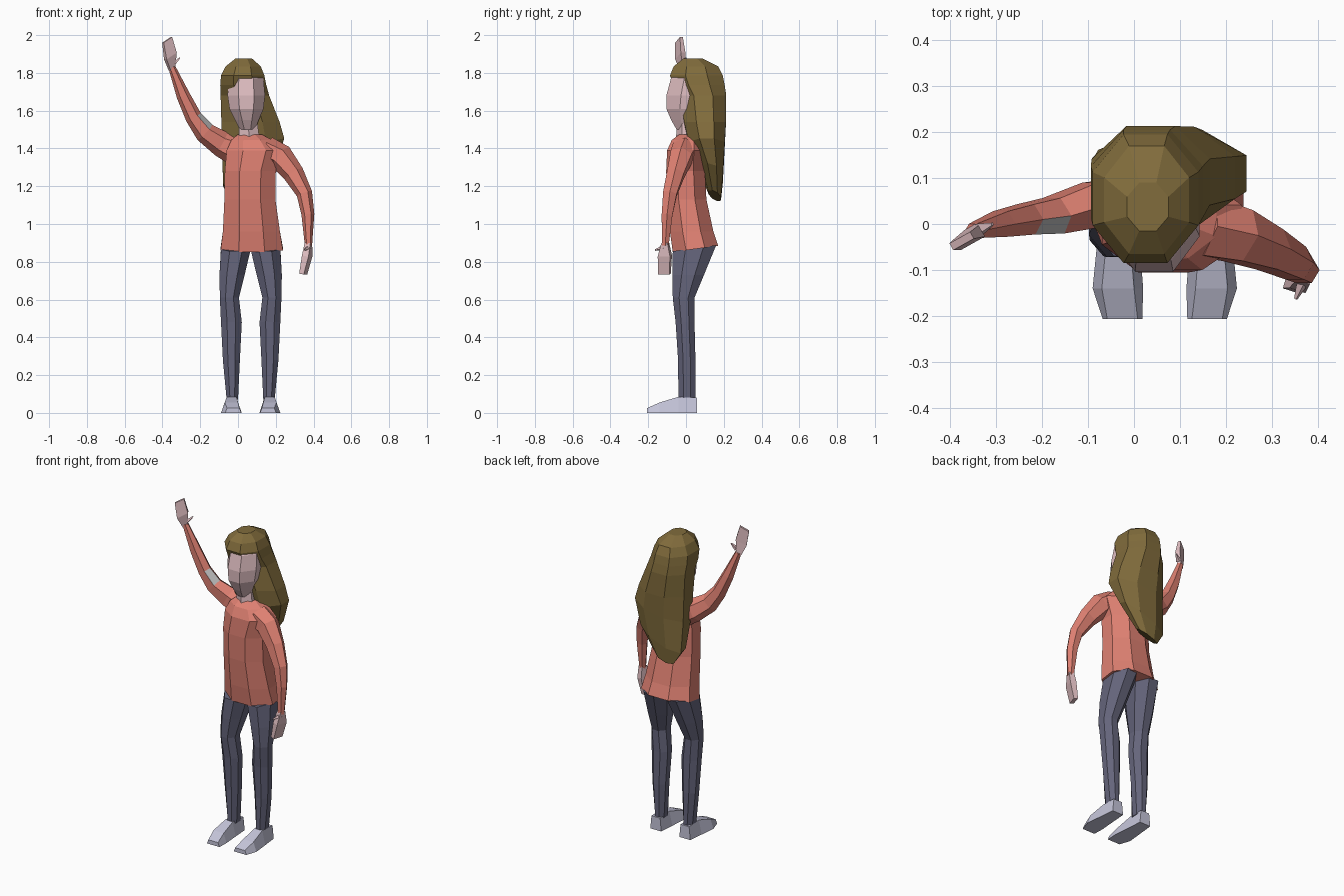
import bpy, math
from mathutils import Vector


def material(name, color):
    m = bpy.data.materials.new(name)
    m.diffuse_color = (*color, 1)
    return m


HAIR = material("hair", (0.22, 0.15, 0.045))
SHIRT = material("shirt", (0.74, 0.22, 0.17))
SKIN = material("skin", (0.72, 0.50, 0.52))
TROUSER = material("trousers", (0.13, 0.13, 0.20))
SHOE = material("shoes", (0.56, 0.56, 0.70))
GREY = material("grey", (0.5, 0.5, 0.5))
MID = 0.067  # centre line of the legs


def loft(name, rings, mat):
    """Skin a list of equal-sized rings and cap both ends."""
    n = len(rings[0])
    verts = [p for ring in rings for p in ring]
    faces = [(r * n + i, r * n + (i + 1) % n, (r + 1) * n + (i + 1) % n, (r + 1) * n + i)
             for r in range(len(rings) - 1) for i in range(n)]
    last = (len(rings) - 1) * n
    faces += [tuple(reversed(range(n))), tuple(range(last, last + n))]
    me = bpy.data.meshes.new(name)
    me.from_pydata(verts, [], faces)
    me.materials.append(mat)
    ob = bpy.data.objects.new(name, me)
    bpy.context.collection.objects.link(ob)
    return ob


def oval(x0, x1, y0, y1, z, tx=0, ty=0, n=8):
    """Flat-sided ring filling a box, optionally tilted along x and y."""
    k = 1 / math.cos(math.pi / n)
    cx, cy, rx, ry = (x0 + x1) / 2, (y0 + y1) / 2, (x1 - x0) / 2, (y1 - y0) / 2
    ring = []
    for i in range(n):
        a = 2 * math.pi * (i + 0.5) / n
        dx, dy = rx * k * math.cos(a), ry * k * math.sin(a)
        ring.append((cx + dx, cy + dy, z + tx * dx + ty * dy))
    return ring


def tube(name, path, mat, n=6, wide=None):
    """Limb through (x, y, z, half width, half depth) points."""
    pts = [Vector(p[:3]) for p in path]
    rings = []
    for i, p in enumerate(path):
        t = (pts[min(i + 1, len(pts) - 1)] - pts[max(i - 1, 0)]).normalized()
        u = Vector(wide).normalized() if wide else Vector((0, 1, 0))
        if not wide:
            u = (u - t * u.dot(t)).normalized()
        v = t.cross(u).normalized()
        rings.append([pts[i] + u * p[3] * math.cos(a) + v * p[4] * math.sin(a)
                      for a in (2 * math.pi * (j + 0.5) / n for j in range(n))])
    return loft(name, rings, mat)


# Long-sleeved top
loft("torso", [
    oval(-0.092, 0.238, -0.07, 0.17, 0.868, 0, 0.14),
    oval(-0.08, 0.222, -0.085, 0.145, 0.96),
    oval(-0.072, 0.198, -0.10, 0.108, 1.13),
    oval(-0.07, 0.20, -0.105, 0.10, 1.28),
    oval(-0.06, 0.235, -0.10, 0.10, 1.39),
    oval(-0.035, 0.18, -0.075, 0.09, 1.445),
    oval(0.0, 0.125, -0.035, 0.065, 1.475)], SHIRT)

# Raised arm with a grey patch inside the elbow
raised = tube("raised_arm", [
    (0.0, 0.045, 1.385, 0.065, 0.085),
    (-0.09, 0.042, 1.425, 0.056, 0.068),
    (-0.175, 0.018, 1.485, 0.045, 0.056),
    (-0.235, 0.01, 1.565, 0.038, 0.044),
    (-0.29, 0.0, 1.68, 0.032, 0.036),
    (-0.35, -0.015, 1.83, 0.018, 0.019)], SHIRT)
raised.data.materials.append(GREY)
patch = max((f for f in raised.data.polygons if -0.2 < f.center.x < -0.1),
            key=lambda f: abs(f.normal.dot(Vector((0.25, -0.7, 0.65)))) - f.center.y * 20)
patch.material_index = 1

# Lowered arm
tube("lowered_arm", [
    (0.15, -0.005, 1.39, 0.075, 0.075),
    (0.225, -0.025, 1.355, 0.066, 0.07),
    (0.295, -0.055, 1.265, 0.052, 0.056),
    (0.352, -0.085, 1.16, 0.042, 0.042),
    (0.37, -0.1, 1.05, 0.033, 0.034),
    (0.373, -0.11, 0.885, 0.021, 0.019)], SHIRT)

# Hands and thumbs
tube("raised_hand", [
    (-0.35, -0.015, 1.82, 0.022, 0.016),
    (-0.358, -0.03, 1.89, 0.05, 0.02),
    (-0.375, -0.037, 1.975, 0.042, 0.012)], SKIN, 4, (0.75, 0.42, 0.5))
tube("raised_thumb", [
    (-0.338, -0.012, 1.85, 0.018, 0.012),
    (-0.308, 0.0, 1.88, 0.004, 0.004)], SKIN, 4)
tube("lowered_hand", [
    (0.373, -0.11, 0.9, 0.024, 0.022),
    (0.366, -0.112, 0.83, 0.048, 0.026),
    (0.345, -0.114, 0.735, 0.044, 0.018)], SKIN, 4, (0.3, 0.95, 0))
tube("lowered_thumb", [
    (0.372, -0.115, 0.875, 0.016, 0.016),
    (0.352, -0.163, 0.862, 0.004, 0.004)], SKIN, 4)

# Neck and face
loft("neck", [oval(0.005, 0.115, -0.045, 0.06, 1.44, n=6),
              oval(0.005, 0.10, -0.04, 0.06, 1.56, n=6)], SKIN)
loft("head", [
    oval(0.01, 0.09, -0.05, 0.06, 1.50),
    oval(-0.015, 0.11, -0.078, 0.10, 1.55),
    oval(-0.045, 0.135, -0.104, 0.14, 1.61),
    oval(-0.055, 0.143, -0.104, 0.16, 1.68),
    oval(-0.05, 0.135, -0.08, 0.16, 1.77),
    oval(-0.03, 0.10, -0.05, 0.12, 1.81)], SKIN)

# Long hair: slanted tip, swept-back sides, rounded crown
loft("hair", [
    oval(-0.03, 0.10, 0.12, 0.185, 1.15, 0.35, -0.5),
    oval(-0.078, 0.20, 0.08, 0.195, 1.26, 0.4, -0.3),
    oval(-0.085, 0.245, 0.015, 0.205, 1.42, 0.2),
    oval(-0.088, 0.22, -0.01, 0.212, 1.54),
    oval(-0.092, 0.165, -0.03, 0.213, 1.68),
    oval(-0.094, 0.15, -0.065, 0.205, 1.735),
    oval(-0.09, 0.14, -0.085, 0.195, 1.785),
    oval(-0.065, 0.12, -0.065, 0.17, 1.835),
    oval(-0.015, 0.075, -0.015, 0.09, 1.875)], HAIR)

# Legs and shoes, mirrored about the leg centre line
legs = [
    oval(-0.06, 0.0, -0.04, 0.05, 0.07),
    oval(-0.08, 0.01, -0.042, 0.05, 0.28),
    oval(-0.09, 0.02, -0.055, 0.045, 0.48),
    oval(-0.096, 0.005, -0.07, 0.045, 0.61),
    oval(-0.098, 0.035, -0.072, 0.095, 0.73),
    oval(-0.09, 0.067, -0.07, 0.16, 0.872, 0, 0.14)]
shoe = [[(x0, y, 0), (x1, y, 0), (x1 - t, y, z), (x0 + t, y, z)]
        for x0, x1, y, z, t in ((-0.07, 0.005, 0.058, 0.08, 0.008),
                                (-0.08, 0.012, -0.04, 0.085, 0.02),
                                (-0.09, 0.02, -0.14, 0.055, 0.02),
                                (-0.068, 0.018, -0.207, 0.025, 0.01))]
for side in ("left", "right"):
    def place(rings):
        if side == "left":
            return rings
        return [[(2 * MID - x, y, z) for x, y, z in reversed(r)] for r in rings]
    loft(side + "_leg", place(legs), TROUSER)
    loft(side + "_shoe", place(shoe), SHOE)

# Consistent outward normals
import bmesh
for ob in bpy.context.collection.objects:
    bm = bmesh.new()
    bm.from_mesh(ob.data)
    bmesh.ops.recalc_face_normals(bm, faces=bm.faces)
    bm.to_mesh(ob.data)
    bm.free()
